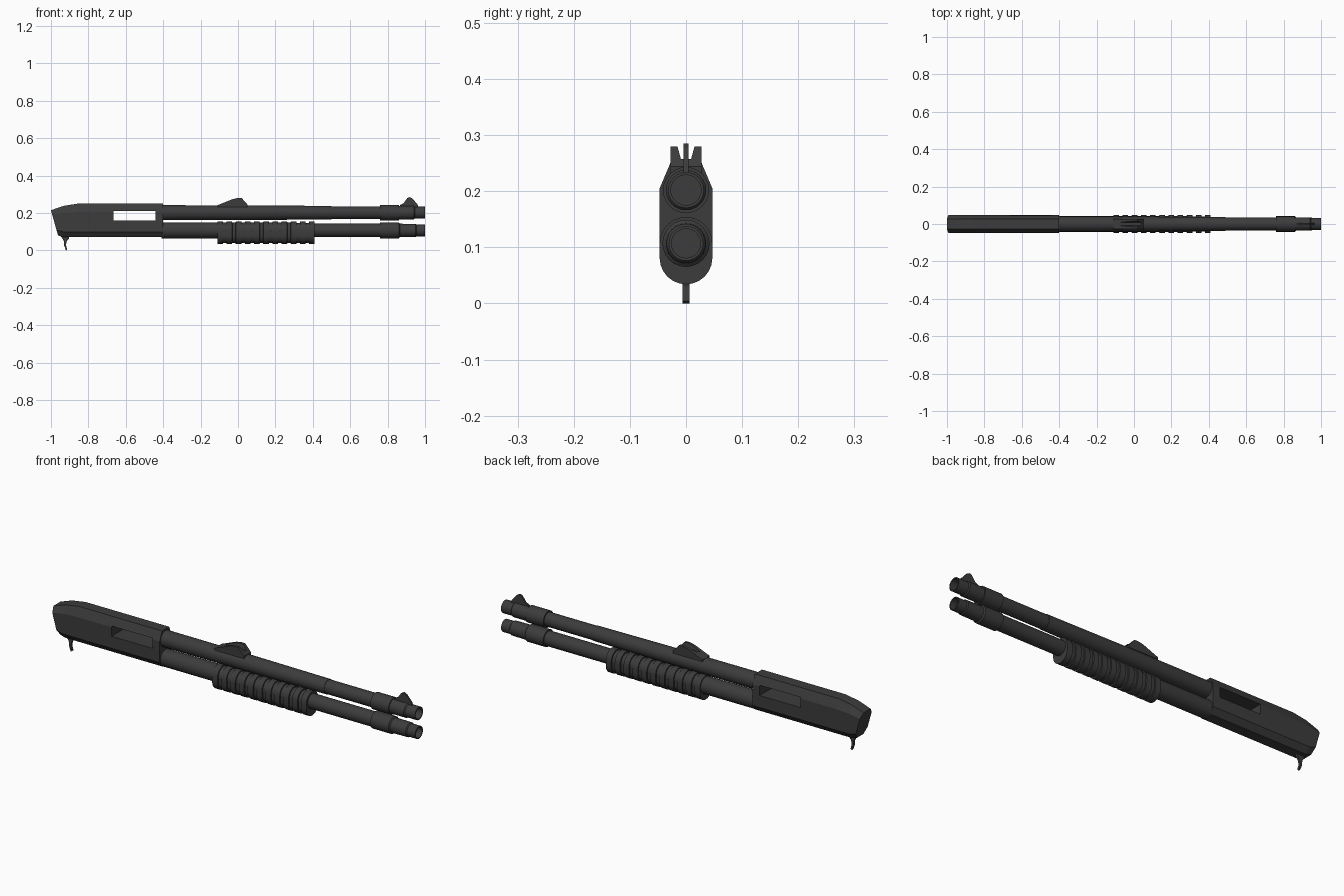
import bpy, bmesh, math
from mathutils import Vector

cube = bpy.data.objects.get("Cube")
if cube:
    bpy.data.objects.remove(cube, do_unlink=True)

mat = bpy.data.materials.new("dark gunmetal grey")
mat.use_nodes = True
GREY = (0.045, 0.045, 0.045, 1)
mat.diffuse_color = GREY
mat.node_tree.nodes["Principled BSDF"].inputs["Base Color"].default_value = GREY


def make(name, bm, smooth=True):
    bmesh.ops.recalc_face_normals(bm, faces=bm.faces)
    me = bpy.data.meshes.new(name)
    bm.to_mesh(me)
    bm.free()
    ob = bpy.data.objects.new(name, me)
    bpy.context.collection.objects.link(ob)
    me.materials.append(mat)
    if smooth:
        bpy.ops.object.select_all(action='DESELECT')
        ob.select_set(True)
        bpy.context.view_layer.objects.active = ob
        bpy.ops.object.shade_smooth_by_angle(angle=math.radians(35))
    return ob


def loft(name, rings, smooth=True):
    """Skin a row of equal-length point rings and cap both ends."""
    bm = bmesh.new()
    rows = [[bm.verts.new(p) for p in ring] for ring in rings]
    n = len(rows[0])
    for a, b in zip(rows, rows[1:]):
        for i in range(n):
            bm.faces.new((a[i], a[(i + 1) % n], b[(i + 1) % n], b[i]))
    bm.faces.new(rows[0])
    bm.faces.new(rows[-1])
    return make(name, bm, smooth)


def tube(name, z, profile, sides=24):
    """Lathe (x, radius) pairs around a lengthwise axis at height z."""
    turn = [2 * math.pi * i / sides for i in range(sides)]
    return loft(name, [[(x, r * math.cos(t), z + r * math.sin(t)) for t in turn]
                       for x, r in profile])


def plate(name, outline, half):
    """Extrude an (x, z) side outline across y."""
    return loft(name, [[(x, y, z) for x, z in outline] for y in (-half, half)], False)


def cut(target, cutter):
    cutter.hide_render = True
    mod = target.modifiers.new("cut", 'BOOLEAN')
    mod.object = cutter
    mod.solver = 'EXACT'
    bpy.context.view_layer.objects.active = target
    bpy.ops.object.modifier_apply(modifier=mod.name)
    bpy.data.objects.remove(cutter, do_unlink=True)


# Receiver: bevelled section, with a sloped butt end and a through port
def section(x, top, shoulder, skirt, bottom, lean=0):
    half = [(0.028, top), (0.047, shoulder), (0.047, skirt), (0.026, bottom)]
    pts = half + [(-y, z) for y, z in reversed(half)]
    return [(x + lean * (top - z), y, z) for y, z in pts]


receiver = loft("receiver", [
    section(-1.0, 0.215, 0.19, 0.11, 0.08, 0.28),
    section(-0.935, 0.238, 0.2, 0.1, 0.072),
    section(-0.86, 0.25, 0.205, 0.1, 0.072),
    section(-0.4, 0.25, 0.205, 0.1, 0.072)], False)
port = [(-0.665, 0.16), (-0.44, 0.16), (-0.44, 0.21), (-0.665, 0.21)]
cut(receiver, plate("port_cutter", port, 0.1))

# Trigger
plate("trigger", [(-0.95, 0.08), (-0.9, 0.08), (-0.905, 0.062), (-0.915, 0.05),
                  (-0.92, 0.03), (-0.913, 0.004), (-0.92, 0.0), (-0.929, 0.025),
                  (-0.931, 0.05), (-0.94, 0.065)], 0.006)

# Barrel and magazine tube, each with a collar and hollow end
tube("barrel", 0.202, [(-0.41, 0.04), (0.1, 0.039), (0.5, 0.036), (0.5, 0.034),
                       (0.76, 0.034), (0.76, 0.041), (0.86, 0.041), (0.86, 0.036),
                       (0.94, 0.036), (0.945, 0.032), (1.0, 0.032), (1.0, 0.027),
                       (0.9, 0.027)])
tube("magazine_tube", 0.107, [(-0.41, 0.042), (0.3, 0.042), (0.3, 0.036),
                              (0.76, 0.036), (0.76, 0.042), (0.86, 0.042),
                              (0.865, 0.036), (0.95, 0.035), (0.955, 0.031),
                              (1.0, 0.031), (1.0, 0.026), (0.97, 0.026)])


# Ribbed pump grip with a stadium section
def stadium(x, r):
    ring = []
    for i in range(26):
        upper = i < 13
        t = math.pi * (i if upper else i - 1) / 12
        ring.append((x, r * math.cos(t), (0.107 if upper else 0.081) + r * math.sin(t)))
    return ring


RIBS, START, END = 11, -0.11, 0.41
pitch = (END - START) / (RIBS - 0.4)
rings = []
for i in range(RIBS):
    x = START + i * pitch
    rings += [stadium(x, 0.047), stadium(x + 0.6 * pitch, 0.047)]
    if i < RIBS - 1:
        rings += [stadium(x + 0.62 * pitch, 0.041), stadium(x + 0.98 * pitch, 0.041)]
loft("pump_grip", rings)

# Rear sight: ramped block with a V notch along it
rear = plate("rear_sight", [(-0.11, 0.232), (-0.11, 0.242), (-0.03, 0.274), (-0.005, 0.28),
                            (0.02, 0.28), (0.052, 0.244), (0.052, 0.232)], 0.028)
notch = [(-0.009, 0.257), (0.009, 0.257), (0.018, 0.29), (-0.018, 0.29)]
cut(rear, loft("notch_cutter", [[(x, y, z) for y, z in notch] for x in (-0.2, 0.2)]))

# Front sight blade
plate("front_sight", [(0.865, 0.23), (0.865, 0.243), (0.885, 0.252), (0.905, 0.28),
                      (0.918, 0.285), (0.932, 0.278), (0.96, 0.246), (0.965, 0.23)], 0.0045)
